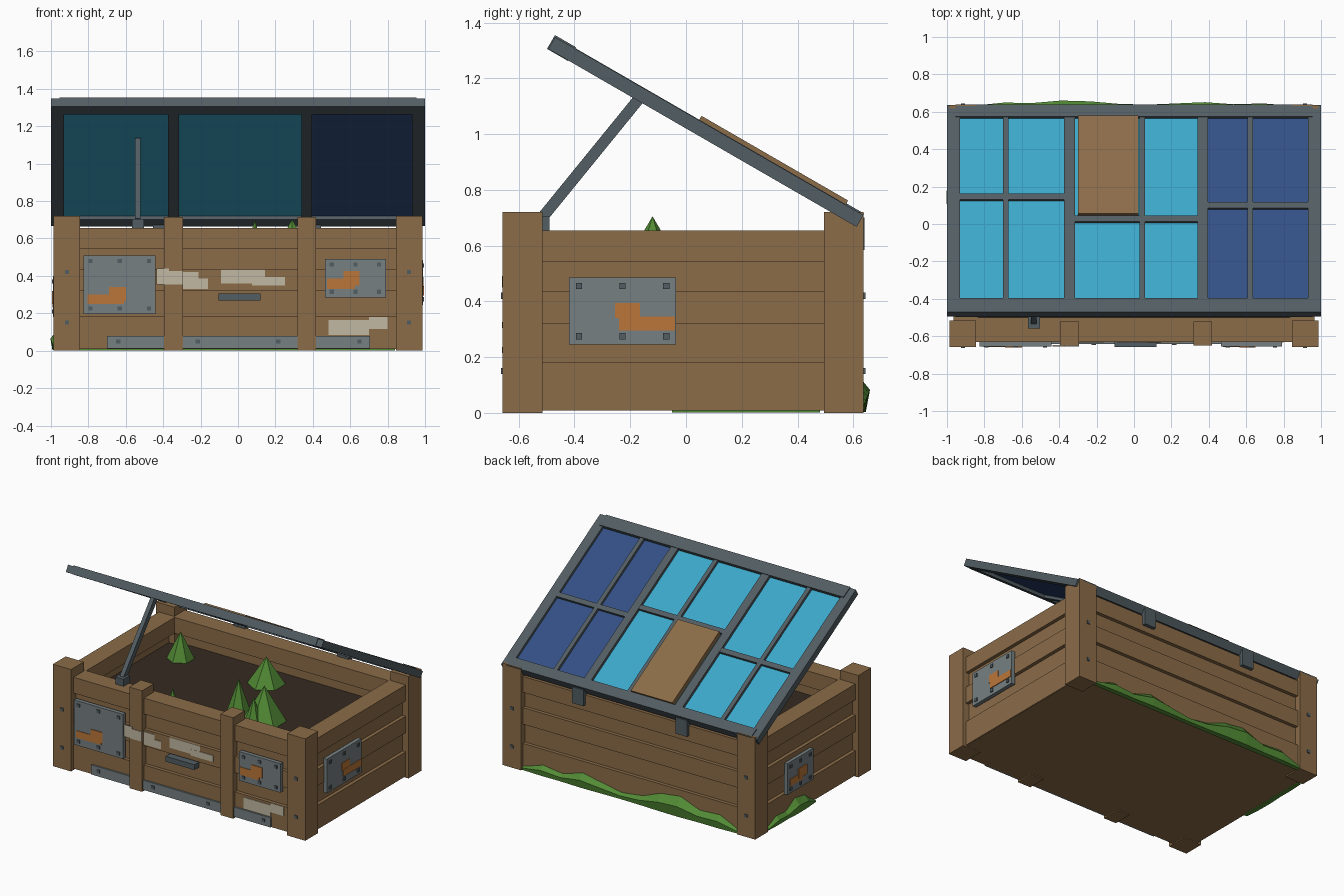
import bpy, bmesh
from math import radians, atan2, hypot, pi
from mathutils import Matrix, Vector

cube = bpy.data.objects.get("Cube")
if cube:
    bpy.data.objects.remove(cube, do_unlink=True)


def material(name, *rgb):
    m = bpy.data.materials.new(name)
    m.use_nodes = True
    m.diffuse_color = (*rgb, 1)
    m.node_tree.nodes["Principled BSDF"].inputs["Base Color"].default_value = (*rgb, 1)
    return m


wood = material("weathered wood", .26, .15, .066)
steel = material("dark steel", .085, .11, .123)
sheet = material("grey sheet metal", .18, .215, .225)
rust = material("orange rust", .5, .18, .04)
paint = material("peeling pale paint", .54, .48, .36)
glass = material("pale blue glass", .045, .39, .58)
solar = material("deep blue glass", .032, .079, .23)
soil = material("dark soil", .035, .023, .015)
leaf = material("leaf green", .085, .26, .036)


def finish(name, bm, mat, matrix):
    bmesh.ops.recalc_face_normals(bm, faces=bm.faces)
    mesh = bpy.data.meshes.new(name)
    bm.to_mesh(mesh)
    bm.free()
    mesh.materials.append(mat)
    obj = bpy.data.objects.new(name, mesh)
    obj.matrix_world = matrix
    bpy.context.collection.objects.link(obj)
    return obj


def box(name, mat, x, y, z, matrix=Matrix()):
    """Box from three (low, high) ranges."""
    bm = bmesh.new()
    bmesh.ops.create_cube(bm, size=1)
    for v in bm.verts:
        v.co = Vector([(a + b) / 2 + c * (b - a) for (a, b), c in zip((x, y, z), v.co)])
    return finish(name, bm, mat, matrix)


# Wall frames: local x runs along the wall, local -y points outward
def wall_frame(x, y, turn):
    return Matrix.Translation((x, y, 0)) @ Matrix.Rotation(turn, 4, "Z")


front = wall_frame(0, -.63, 0)
back = wall_frame(0, .615, pi)
left = wall_frame(.965, 0, pi / 2)
right = wall_frame(-.965, 0, -pi / 2)

# Plank walls, with every second plank set back and a thick top rail
levels = (.01, .182, .318, .435, .543, .655)
for side, frame, half in (("front", front, .9), ("back", back, .9),
                          ("left", left, .55), ("right", right, .55)):
    for i in range(5):
        inset = .025 * (i % 2)
        inner = .13 if i == 4 else .08
        box(f"{side}_plank", wood, (-half, half), (inset, inner), levels[i:i + 2], frame)

# Floor and soil bed
box("floor", wood, (-.96, .96), (-.625, .61), (.008, .03))
box("soil_bed", soil, (-.9, .9), (-.56, .54), (.03, .46))

# Corner and middle posts
for s in (-1, 1):
    x = sorted((s * .845, s * .987))
    box("front_post", wood, x, (-.658, -.515), (0, .72))
    box("back_post", wood, x, (.495, .637), (0, .72))
for x in (-.345, .367):
    box("middle_post", wood, (x - .05, x + .05), (-.65, -.52), (0, .714))


def bolt(x, z, depth, frame, r=.011):
    box("bolt", steel, (x - r, x + r), (depth - .006, depth + .004), (z - r, z + r), frame)


for frame, depth in ((front, -.028), (back, -.022)):
    for x in (-.915, .915):
        for z in (.15, .42):
            bolt(x, z, depth, frame)


# Riveted repair plates with rust stains
def plate(frame, x, z, stains):
    box("repair_plate", sheet, x, (-.024, .004), z, frame)
    for a in (x[0] + .036, sum(x) / 2, x[1] - .036):
        for b in (z[0] + .03, z[1] - .03):
            bolt(a, b, -.024, frame)
    for i, (sx, sz) in enumerate(stains):
        box("rust_stain", rust, sx, (-.028 - i * .001, -.02), sz, frame)


plate(front, (-.825, -.44), (.195, .51),
      [((-.805, -.61), (.25, .3)), ((-.69, -.6), (.265, .34))])
plate(front, (.465, .79), (.285, .49),
      [((.475, .625), (.33, .385)), ((.565, .65), (.35, .425))])
plate(left, (-.42, -.035), (.245, .485),
      [((-.255, -.165), (.34, .395)), ((-.24, -.04), (.295, .345))])
plate(right, (-.28, .01), (.18, .4),
      [((-.25, -.11), (.23, .28)), ((-.16, -.06), (.25, .32))])

# Kick strip along the front, running between the posts
box("kick_strip", sheet, (-.7, .705), (-.012, .004), (.012, .08), front)
for x in (-.64, -.215, .215, .65):
    bolt(x, .05, -.012, front)

# Flaked paint
for x, z, depth in (((-.435, -.37), (.355, .44), -.024), ((-.37, -.295), (.355, .425), -.024),
                    ((-.295, -.16), (.33, .385), -.004), ((-.295, -.21), (.38, .42), -.004),
                    ((-.09, .145), (.36, .435), -.004), ((.075, .25), (.35, .395), -.005),
                    ((.485, .7), (.085, .165), -.004), ((.7, .8), (.115, .18), -.004)):
    box("paint_flake", paint, x, (depth, depth + .008), z, front)

# Front handle
box("handle", steel, (-.105, .12), (-.028, .03), (.268, .305), front)

# Tilted lid: local y runs down the slope, local z is its normal
lid = Matrix.Translation((0, -.47, 1.355)) @ Matrix.Rotation(radians(-30), 4, "X")
deep = (-.057, 0)
rim, length, low = .087, 1.281, 1.207
box("lid_front_rail", steel, (-.955, .955), (0, rim), deep, lid)
box("lid_back_rail", steel, (-.955, .955), (low, length), deep, lid)
for s in (-1, 1):
    box("lid_side_rail", steel, sorted((s * .93, s)), (.004, length), (-.055, -.006), lid)
for x in ((-.375, -.315), (.34, .395)):
    box("lid_divider", steel, x, (rim, low), (-.055, -.004), lid)

# Three glazed bays, each with a crossed pair of thin bars on top
for x, bar_x, bar_y, mat in (((-.93, -.375), -.685, .716, glass),
                             ((-.315, .34), .045, .58, glass),
                             ((.395, .93), .622, .664, solar)):
    box("lid_pane", mat, x, (rim, low), (-.036, -.024), lid)
    box("lid_long_bar", steel, (bar_x - .015, bar_x + .015), (rim, low), (-.026, -.006), lid)
    box("lid_cross_bar", steel, x, (bar_y - .018, bar_y + .018), (-.026, -.006), lid)
box("lid_wood_patch", wood, (-.3, .025), (.6, low), (-.022, .012), lid)

# Hinges on the back wall
for x in (-.41, .4):
    box("hinge", steel, (x - .045, x + .045), (.6, .64), (.585, .7))

# Prop holding the lid open
rise, run = .43, .35
prop = Matrix.Translation((-.535, -.52, .695)) @ Matrix.Rotation(-atan2(run, rise), 4, "X")
box("prop", steel, (-.015, .015), (-.02, .02), (0, hypot(rise, run)), prop)
box("prop_foot", steel, (-.567, -.503), (-.56, -.49), (.655, .705))

# Seedlings as pointed, faceted cones
for x, y, r, top in ((-.69, .345, .095, .65), (-.02, .345, .13, .65), (.09, -.12, .085, .7),
                     (.29, -.12, .15, .705), (.27, -.21, .07, .655), (-.23, -.4, .07, .655)):
    bm = bmesh.new()
    height = top - .45
    bmesh.ops.create_cone(bm, cap_ends=True, segments=6, radius1=r, radius2=0, depth=height)
    finish("seedling", bm, leaf, Matrix.Translation((x, y, .45 + height / 2)))


# Moss creeping up the bottom of the walls: a faceted bulging strip
def moss(frame, start, end, heights):
    bm = bmesh.new()
    rows = []
    for i, h in enumerate(heights):
        x = start + (end - start) * i / (len(heights) - 1)
        profile = ((.01, .002), (-.015 - h * .1, .004), (-.012 - h * .22, h * .55), (.01, h))
        rows.append([bm.verts.new((x, y, z)) for y, z in profile])
    for a, b in zip(rows, rows[1:]):
        for k in range(4):
            n = (k + 1) % 4
            bm.faces.new((a[k], a[n], b[n], b[k]))
    bm.faces.new(rows[0])
    bm.faces.new(rows[-1])
    bmesh.ops.triangulate(bm, faces=bm.faces)
    finish("moss", bm, leaf, frame)


moss(back, -.84, .85, (.03, .08, .06, .11, .08, .05, .07, .13, .15, .09, .1, .03))
moss(right, -.48, .05, (.02, .07, .06, .12, .1, .02))
